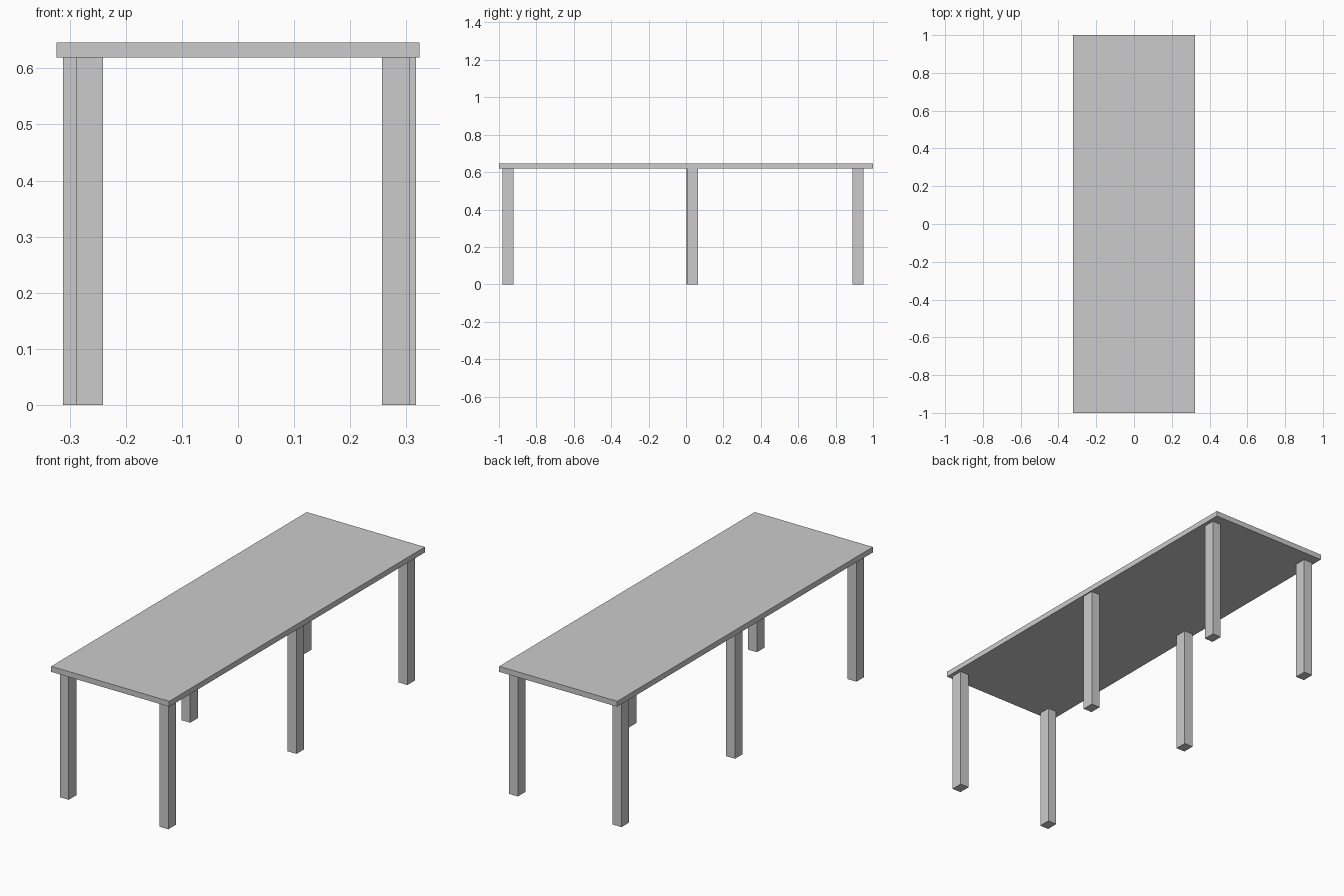
import bpy

if "Cube" in bpy.data.objects:
    bpy.data.objects.remove(bpy.data.objects["Cube"])

TOP_Z, UNDER_Z = 0.646, 0.619
LEG_W, LEG_D = 0.0485, 0.06


def box(name, lo, hi):
    """Axis-aligned box between two corners."""
    bpy.ops.mesh.primitive_cube_add(size=1, location=[(a + b) / 2 for a, b in zip(lo, hi)])
    ob = bpy.context.object
    ob.name = name
    ob.scale = [b - a for a, b in zip(lo, hi)]
    bpy.ops.object.transform_apply(location=False, rotation=False, scale=True)
    return ob


# Long flat top
box("table_top", (-0.3235, -1, UNDER_Z), (0.3235, 1, TOP_Z))

# Six slightly uneven legs: left and front edge of each
legs = {
    "front_left_leg": (-0.289, -0.981),
    "front_right_leg": (0.2567, -0.981),
    "middle_left_leg": (-0.312, 0.002),
    "middle_right_leg": (0.2685, 0.005),
    "back_left_leg": (-0.311, 0.889),
    "back_right_leg": (0.2567, 0.889),
}
for name, (x, y) in legs.items():
    box(name, (x, y, 0), (x + LEG_W, y + LEG_D, UNDER_Z))
